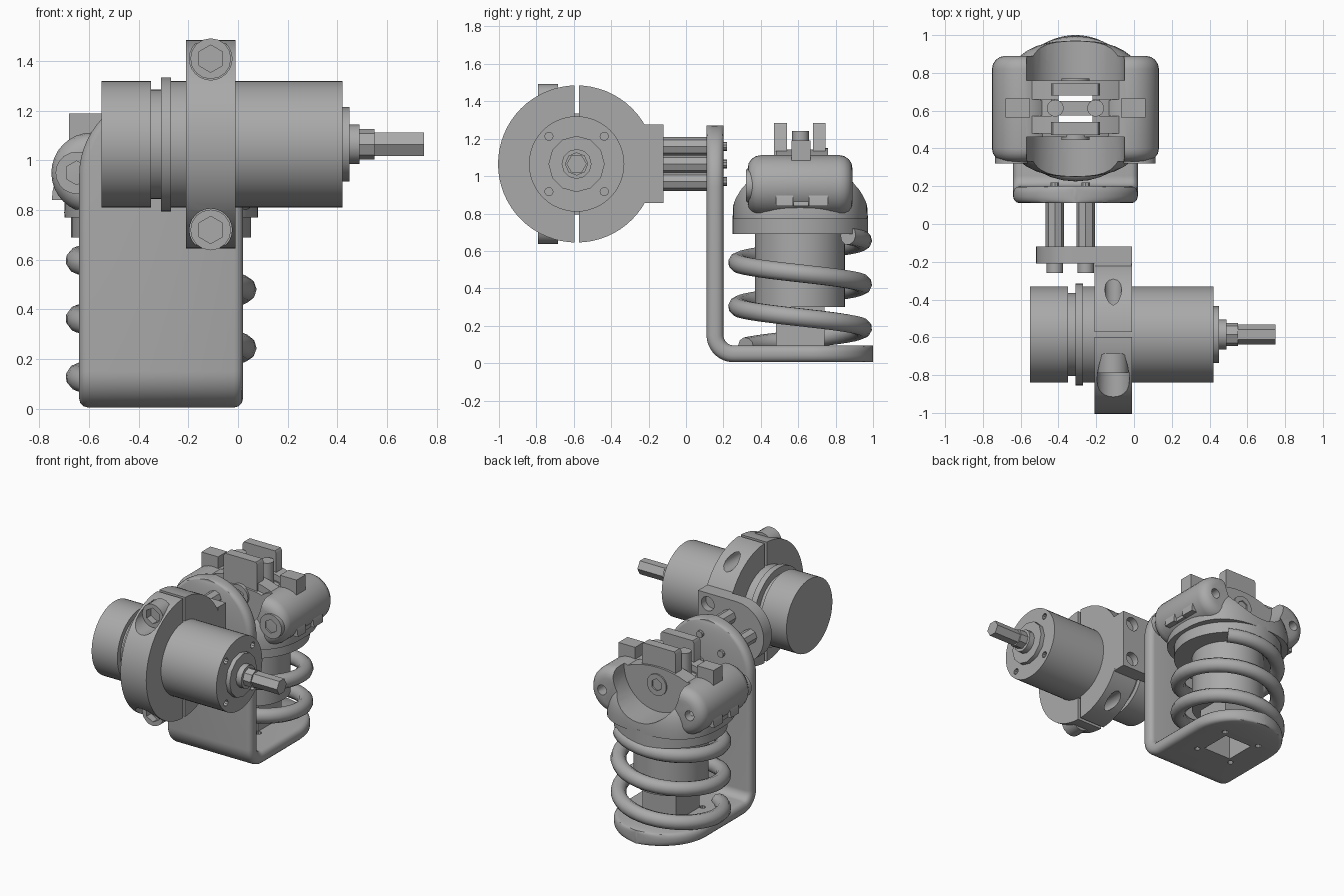
import bpy, bmesh
from math import sin, cos, pi, radians
from mathutils import Matrix, Vector

if "Cube" in bpy.data.objects:
    bpy.data.objects.remove(bpy.data.objects["Cube"])

grey = bpy.data.materials.new("machined_grey")
grey.use_nodes = True
grey.diffuse_color = (0.4, 0.4, 0.4, 1)
grey.node_tree.nodes["Principled BSDF"].inputs["Base Color"].default_value = (0.4, 0.4, 0.4, 1)

CX, CY = -0.31, 0.61      # vertical strut axis
MY, MZ = -0.585, 1.065    # motor axis
TURN = {"x": Matrix.Rotation(pi / 2, 4, "Y"), "y": Matrix.Rotation(-pi / 2, 4, "X"), "z": Matrix()}


def smooth(ob):
    bpy.ops.object.select_all(action="DESELECT")
    ob.select_set(True)
    bpy.context.view_layer.objects.active = ob
    bpy.ops.object.shade_smooth_by_angle(angle=radians(35))


def finish(bm, name):
    bmesh.ops.recalc_face_normals(bm, faces=bm.faces)
    mesh = bpy.data.meshes.new(name)
    bm.to_mesh(mesh)
    bm.free()
    mesh.materials.append(grey)
    ob = bpy.data.objects.new(name, mesh)
    bpy.context.collection.objects.link(ob)
    smooth(ob)
    return ob


def cyl(name, axis, a, b, u, v, r, seg=32, bevel=0):
    """Cylinder from a to b on an axis; u, v are the other two coordinates."""
    bm = bmesh.new()
    bmesh.ops.create_cone(bm, cap_ends=True, segments=seg, radius1=r, radius2=r, depth=b - a)
    if bevel:
        rims = [e for e in bm.edges if abs(e.verts[0].co.z - e.verts[1].co.z) < 1e-5]
        bmesh.ops.bevel(bm, geom=rims, offset=bevel, segments=4, profile=0.5, affect="EDGES")
    m = (a + b) / 2
    place = {"x": (m, u, v), "y": (u, m, v), "z": (u, v, m)}[axis]
    bm.transform(Matrix.Translation(place) @ TURN[axis])
    return finish(bm, name)


def box(name, x, y, z):
    bm = bmesh.new()
    bmesh.ops.create_cube(bm, size=1)
    for v in bm.verts:
        v.co = [s[0] + (c + 0.5) * (s[1] - s[0]) for c, s in zip(v.co, (x, y, z))]
    return finish(bm, name)


def prism(name, outline, y0, y1):
    """Outline in x and z, extruded along y."""
    bm = bmesh.new()
    face = bm.faces.new([bm.verts.new((x, y0, z)) for x, z in outline])
    new = bmesh.ops.extrude_face_region(bm, geom=[face])["geom"]
    bmesh.ops.translate(bm, vec=(0, y1 - y0, 0), verts=[g for g in new if isinstance(g, bmesh.types.BMVert)])
    return finish(bm, name)


def cut(ob, *cutters):
    for c in cutters:
        mod = ob.modifiers.new("cut", "BOOLEAN")
        mod.operation, mod.solver, mod.object = "DIFFERENCE", "EXACT", c
        bpy.context.view_layer.update()
        mesh = bpy.data.meshes.new_from_object(ob.evaluated_get(bpy.context.evaluated_depsgraph_get()))
        ob.modifiers.clear()
        ob.data = mesh
        bpy.data.objects.remove(c)
    smooth(ob)
    return ob


def well(half, z0, z1):
    return box("well", (CX - half, CX + half), (CY - half, CY + half), (z0, z1))


# Motor, a stack of turned sections
for name, a, b, r, seg in (("rear_can", -0.55, -0.35, 0.255, 48), ("neck", -0.36, -0.3, 0.22, 48),
                           ("motor_flange", -0.31, -0.27, 0.27, 48), ("front_plate", 0.41, 0.45, 0.15, 12),
                           ("shaft_collar", 0.44, 0.49, 0.08, 12), ("shaft_step", 0.48, 0.55, 0.062, 8),
                           ("drive_shaft", 0.54, 0.75, 0.054, 6)):
    cyl(name, "x", a, b, MY, MZ, r, seg)
body = cyl("motor_body", "x", -0.275, 0.42, MY, MZ, 0.255, 48)
cut(body, *[cyl("hole", "x", 0.38, 0.5, MY + sy * 0.148, MZ + sz * 0.148, 0.022, 10)
            for sy in (-1, 1) for sz in (-1, 1)])

# Split clamp ring with sunk screws
clamp = cyl("clamp_ring", "x", -0.21, -0.01, MY, MZ, 0.42, 64)
cutters = [cyl("bore", "x", -0.4, 0.2, MY, MZ, 0.254, 48),
           box("slit", (-0.4, 0.2), (MY - 0.012, MY + 0.012), (0.4, 1.7))]
for s in (-1, 1):
    z = MZ + s * 0.345
    cutters += [cyl("sink", "y", -1.2, -0.69, -0.11, z, 0.086, 24),
                cyl("drill", "y", -0.7, -0.1, -0.11, z, 0.045, 12)]
    head = cyl("clamp_screw", "y", -0.79, -0.685, -0.11, z, 0.082, 16)
    cut(head, cyl("socket", "y", -0.85, -0.74, -0.11, z, 0.055, 6))
cut(clamp, *cutters)

# Mounting tab with one round end
arc = [(CX + 0.21 * cos(t * pi / 16), MZ + 0.21 * sin(t * pi / 16)) for t in range(8, 25)]
tab = prism("mount_tab", [(-0.01, MZ - 0.21), (-0.01, MZ + 0.21)] + arc, -0.21, -0.12)
cut(tab, *[cyl("tab_hole", "y", -0.17, 0, -0.085, MZ + s * 0.135, 0.05, 16) for s in (-1, 1)])
box("tab_web", (-0.21, -0.012), (-0.26, -0.205), (MZ - 0.21, MZ + 0.21))

# Three standoffs in a triangle
for k in range(3):
    t = pi + k * 2 * pi / 3
    x, z = CX + 0.109 * cos(t), MZ + 0.109 * sin(t)
    cyl("standoff", "y", -0.13, 0.12, x, z, 0.049, 8)
    cyl("standoff_screw", "y", -0.26, -0.2, x, z, 0.044, 12)
    cyl("standoff_tip", "y", 0.1, 0.22, x, z, 0.024, 10)

# Bent bracket: a rounded strip swept along an L
rows = []      # centre y, centre z, normal y, normal z, half width
W = 0.33
for k in range(15):
    t = (1 - k / 14) * pi / 2
    rows.append((0.155, 0.94 + W * sin(t), -1, 0, max(W * cos(t), 0.012)))
for k in range(13):
    t = k / 12 * pi / 2
    rows.append((0.255 - 0.1 * cos(t), 0.15 - 0.1 * sin(t), -cos(t), -sin(t), W))
for k in range(15):
    t = k / 14 * pi / 2
    rows.append((0.67 + W * sin(t), 0.05, 0, -1, max(W * cos(t), 0.012)))
bm = bmesh.new()
rings = []
for y, z, ny, nz, w in rows:
    c = min(0.035, w * 0.8)
    section = [(w - c + c * cos(a), s * (0.045 - 0.035 + 0.035 * abs(sin(a))))
               for s, steps in ((-1, (3, 2, 1, 0)), (1, (0, 1, 2, 3))) for a in [i * pi / 6 for i in steps]]
    section += [(-u, n) for u, n in reversed(section)]
    rings.append([bm.verts.new((CX + u, y + n * ny, z + n * nz)) for u, n in section])
for p, q in zip(rings, rings[1:]):
    for i in range(len(p)):
        j = (i + 1) % len(p)
        bm.faces.new((p[i], p[j], q[j], q[i]))
bm.faces.new(rings[0])
bm.faces.new(rings[-1])
bracket = finish(bm, "bracket")
cut(bracket, well(0.11, -0.2, 0.3),
    *[cyl("base_hole", "z", -0.1, 0.2, CX + sx * 0.145, CY + sy * 0.145, 0.02, 10)
      for sx in (-1, 1) for sy in (-1, 1)])

# Hollow square post and round sleeve
post = box("square_post", (CX - 0.13, CX + 0.13), (CY - 0.13, CY + 0.13), (0.09, 0.33))
cut(post, well(0.11, 0, 0.5))
cut(cyl("sleeve", "z", 0.3, 0.75, CX, CY, 0.24, 40), well(0.095, 0.1, 1))

# Coil spring
curve = bpy.data.curves.new("coil_spring", "CURVE")
curve.dimensions = "3D"
curve.bevel_depth, curve.bevel_resolution, curve.use_fill_caps = 0.05, 3, True
line = curve.splines.new("POLY")
turns = [radians(d) for d in range(-310, 601, 10)]
line.points.add(len(turns) - 1)
for p, t in zip(line.points, turns):
    p.co = (CX + 0.335 * cos(t), CY + 0.335 * sin(t), 0.48 - 0.235 * t / (2 * pi), 1)
curve.materials.append(grey)
spring = bpy.data.objects.new("coil_spring", curve)
bpy.context.collection.objects.link(spring)

# Domed cap with scooped front and back
cut(cyl("cap_rim", "z", 0.69, 0.79, CX, CY, 0.362, 48), well(0.095, 0.5, 1))
bm = bmesh.new()
bmesh.ops.create_uvsphere(bm, u_segments=48, v_segments=24, radius=1)
for v in bm.verts:
    v.co /= sum(abs(c) ** 2.6 for c in v.co) ** (1 / 2.6)
    v.co = Vector((CX + 0.39 * v.co.x, CY + 0.36 * v.co.y, 0.79 + 0.31 * v.co.z))
low = bmesh.ops.bisect_plane(bm, geom=bm.verts[:] + bm.edges[:] + bm.faces[:], plane_co=(0, 0, 0.77),
                             plane_no=(0, 0, 1), clear_inner=True)["geom_cut"]
bmesh.ops.holes_fill(bm, edges=[g for g in low if isinstance(g, bmesh.types.BMEdge)])
dome = finish(bm, "cap_dome")
cut(dome, cyl("scoop", "y", 0.76, 1.2, CX, 1.1, 0.26, 40), cyl("scoop", "y", 0, 0.46, CX, 1.1, 0.26, 40),
    box("slot", (-1, 1), (0.575, 0.655), (0.87, 1.4)), well(0.09, 0.5, 1.4))


def half_disc(name, a, b, y0, y1):
    pts = [(CX + a * cos(t * pi / 24), 0.84 + b * sin(t * pi / 24)) for t in range(25)]
    return cut(prism(name, pts, y0, y1), well(0.09, 0.5, 1.4))


# Clamping flanges, centre plate and lugs
half_disc("front_flange", 0.44, 0.31, 0.48, 0.572)
half_disc("back_flange", 0.44, 0.31, 0.658, 0.76)
half_disc("centre_plate", 0.42, 0.26, 0.574, 0.656)
box("centre_bar", (CX - 0.13, CX + 0.13), (0.575, 0.65), (0.98, 1.17))
for face, y0, y1 in ((-1, 0.47, 0.54), (1, 0.68, 0.745)):
    lug = prism("lug", [(CX - 0.13, 0.84), (CX + 0.13, 0.84), (CX + 0.13, 1.27), (CX + 0.12, 1.285),
                        (CX - 0.12, 1.285), (CX - 0.13, 1.27)], y0, y1)
    out = y0 if face < 0 else y1
    washer = cyl("lug_screw", "y", out - 0.025, out + 0.025, CX, 1.03, 0.075, 20)
    cut(washer, cyl("socket", "y", *sorted((out + face * 0.01, out + face * 0.1)), CX, 1.03, 0.042, 6))

# Side shoulders, ears and screws, mirrored
for s in (-1, 1):
    x = CX + s * 0.34
    shoulder = cyl("shoulder", "y", 0.33, 0.89, CX + s * 0.28, 0.95, 0.162, 32, 0.07)
    cut(shoulder, cyl("scoop", "y", 0.76, 1.2, CX, 1.1, 0.26, 40), cyl("scoop", "y", 0, 0.46, CX, 1.1, 0.26, 40),
        cyl("back_hole", "y", 0.8, 1, x, 0.95, 0.035, 12))
    head = cyl("shoulder_screw", "y", 0.32, 0.45, x, 0.95, 0.085, 20)
    cut(head, cyl("socket", "y", 0.2, 0.36, x, 0.95, 0.048, 6))
    box("ear", (CX + s * 0.305 - 0.065, CX + s * 0.305 + 0.065), (0.565, 0.665), (0.95, 1.19))
    wall_x = CX + s * 0.12
    box("lug_wall", (wall_x - 0.01, wall_x + 0.01), (0.5, 0.72), (0.9, 1.12))
    cyl("top_screw", "z", 1.05, 1.24, CX + s * 0.107, 0.613, 0.045, 14)
